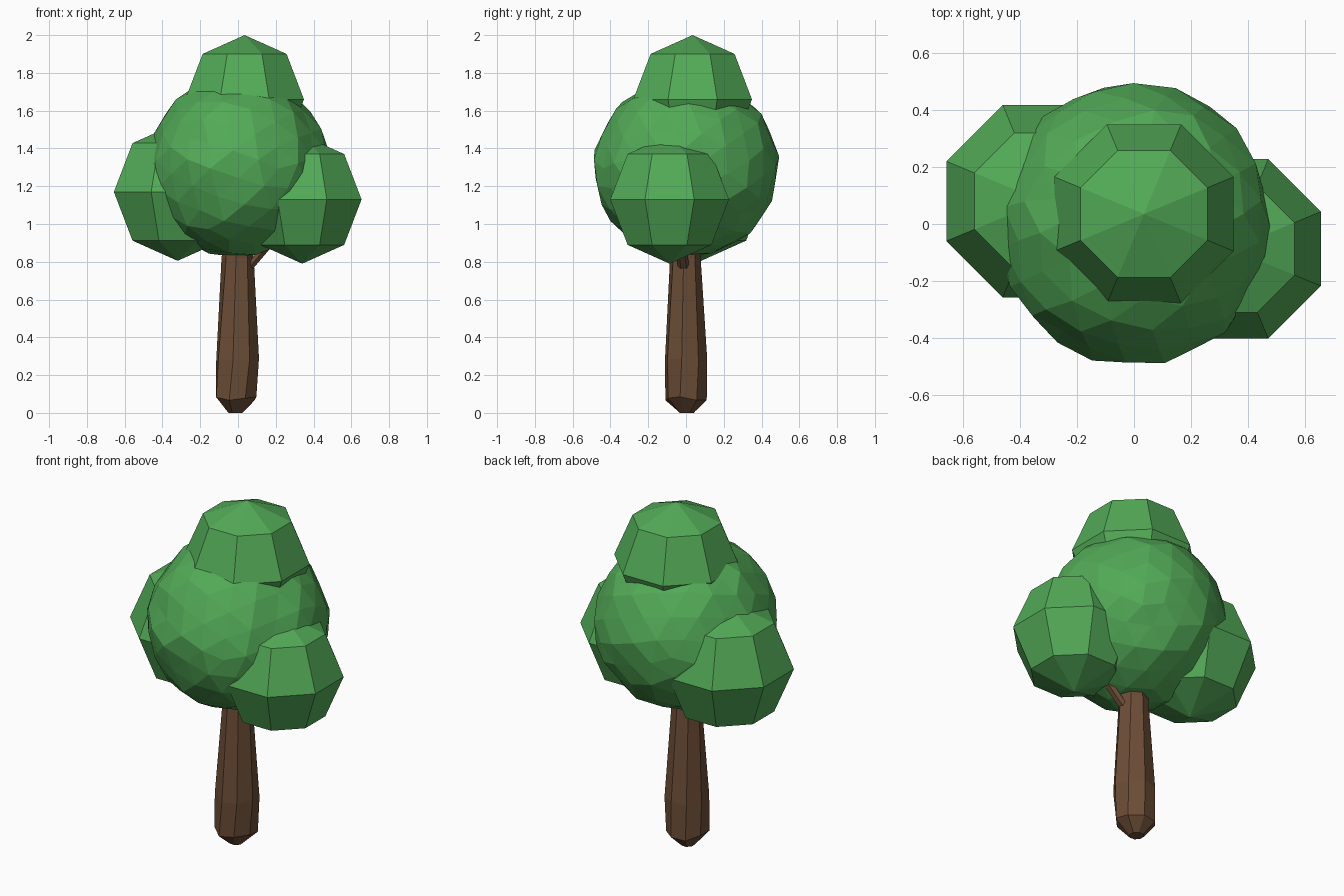
import bpy, bmesh, math, random
from mathutils import Vector, Matrix

if "Cube" in bpy.data.objects:
    bpy.data.objects.remove(bpy.data.objects["Cube"])

random.seed(4)

def material(name, rgb):
    m = bpy.data.materials.new(name)
    m.diffuse_color = (*rgb, 1)
    m.use_nodes = True
    m.node_tree.nodes["Principled BSDF"].inputs["Base Color"].default_value = m.diffuse_color
    return m

leaf = material("leaf green", (0.085, 0.40, 0.095))
bark = material("bark brown", (0.15, 0.075, 0.038))

def finish(bm, name, mat):
    bmesh.ops.recalc_face_normals(bm, faces=bm.faces)
    me = bpy.data.meshes.new(name)
    bm.to_mesh(me)
    bm.free()
    me.materials.append(mat)
    ob = bpy.data.objects.new(name, me)
    bpy.context.collection.objects.link(ob)
    return ob

def loft(name, rings, sides, mat, twist=0.0, jitter=0.0):
    """Closed tube through rings of (centre, radius), each ring horizontal."""
    bm = bmesh.new()
    loops = []
    for k, (c, r) in enumerate(rings):
        loop = []
        for i in range(sides):
            a = math.tau * (i + 0.5) / sides + twist * k
            rr = r * (1 + random.uniform(-jitter, jitter))
            dz = random.uniform(-jitter, jitter) * r * 2 if 0 < k < len(rings) - 1 else 0
            loop.append(bm.verts.new((c[0] + rr * math.cos(a), c[1] + rr * math.sin(a), c[2] + dz)))
        loops.append(loop)
    for lo, hi in zip(loops, loops[1:]):
        for i in range(sides):
            j = (i + 1) % sides
            bm.faces.new((lo[i], lo[j], hi[j], hi[i]))
    bm.faces.new(loops[0][::-1])
    bm.faces.new(loops[-1])
    return finish(bm, name, mat)

# Trunk: slightly twisted taper with a rounded foot
loft("trunk", [((-0.015, 0.005, 0.0), 0.04), ((-0.013, 0.002, 0.075), 0.112),
               ((-0.005, 0.0, 0.28), 0.113), ((-0.003, -0.005, 0.82), 0.082),
               ((0.0, 0.0, 1.05), 0.07)], 8, bark, twist=0.1, jitter=0.06)

# Branch reaching towards the right leaf clump
loft("branch", [((0.055, -0.012, 0.765), 0.03), ((0.17, -0.03, 0.90), 0.03),
                ((0.30, -0.07, 1.05), 0.025)], 6, bark)

# Main crown: mildly uneven faceted ball
bm = bmesh.new()
bmesh.ops.create_icosphere(bm, subdivisions=3, radius=0.492,
                           matrix=Matrix.Rotation(0.5, 4, Vector((1, 0.6, 0.3))))
for v in bm.verts:
    v.co *= 1 + random.uniform(-0.025, 0.02)
    v.co.x *= 0.98
    v.co.z *= 0.97
    v.co.z += 1.3
finish(bm, "main_crown", leaf)

# Leaf clumps: eight-sided balls with flats facing the axes
for name, pos, r in (("left_clump", (-0.32, 0.08, 1.17), 0.365),
                     ("right_clump", (0.34, -0.087, 1.13), 0.34),
                     ("top_clump", (0.035, 0.035, 1.66), 0.34)):
    bm = bmesh.new()
    bmesh.ops.create_uvsphere(bm, u_segments=8, v_segments=4, radius=r,
                              matrix=Matrix.Translation(pos) @ Matrix.Rotation(math.pi / 8, 4, 'Z'))
    finish(bm, name, leaf)
